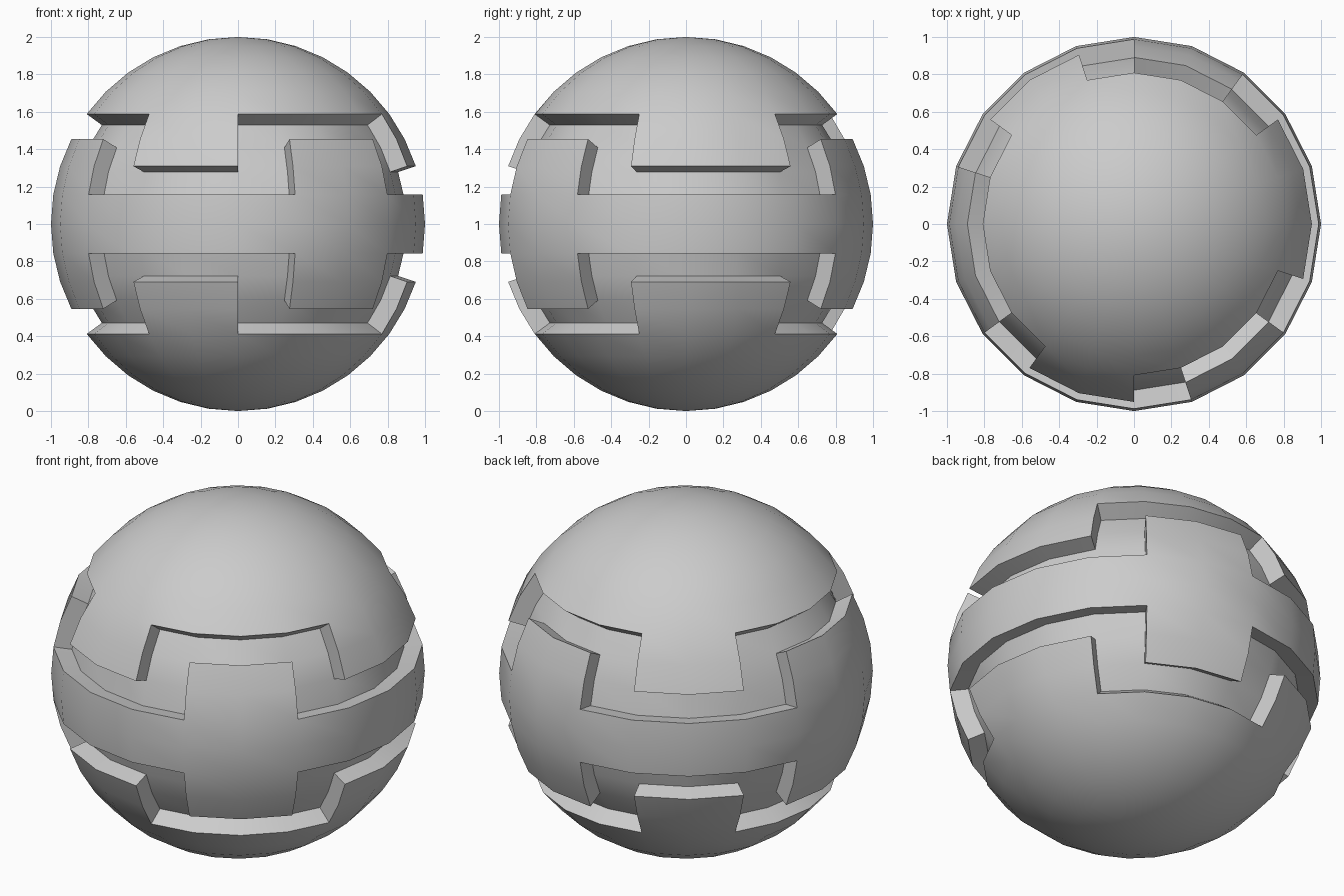
import bpy
import bmesh
from math import atan2, degrees, hypot
from mathutils import Vector

if "Cube" in bpy.data.objects:
    bpy.data.objects.remove(bpy.data.objects["Cube"])

# Azimuth ranges (degrees) of the interlocking tabs
CAP_TABS = [(-18, 36), (108, 144), (234, 270)]    # reach from caps to the equator
BAND_TABS = [(-72, -36), (54, 90), (162, 216)]    # reach from band to the caps
DEPTH_SCALE = 0.9


def inside(angle, ranges):
    return any((angle - a) % 360 < b - a for a, b in ranges)


def is_groove(face):
    c = face.calc_center_median()
    lat = degrees(atan2(abs(c.z), hypot(c.x, c.y)))
    az = degrees(atan2(c.y, c.x))
    low, high = 9, 36
    if inside(az, CAP_TABS):
        high = 18
    elif inside(az, BAND_TABS):
        low = 27
    return low < lat < high


# Ball made of 9 degree rings and 18 degree segments
bm = bmesh.new()
bmesh.ops.create_uvsphere(bm, u_segments=20, v_segments=20, radius=1)

# Sink the winding grooves radially between the caps and the band
groove = [f for f in bm.faces if is_groove(f)]
result = bmesh.ops.extrude_face_region(bm, geom=groove)
floor = [v for v in result["geom"] if isinstance(v, bmesh.types.BMVert)]
for v in floor:
    v.co *= DEPTH_SCALE
old = [f for f in groove if f.is_valid]
if old:
    bmesh.ops.delete(bm, geom=old, context='FACES')
bmesh.ops.recalc_face_normals(bm, faces=bm.faces)
bmesh.ops.translate(bm, verts=bm.verts, vec=Vector((0, 0, 1)))

mesh = bpy.data.meshes.new("grooved_ball")
bm.to_mesh(mesh)
bm.free()
ball = bpy.data.objects.new("grooved_ball", mesh)
bpy.context.collection.objects.link(ball)

# Smooth surfaces with crisp groove edges
bpy.context.view_layer.objects.active = ball
ball.select_set(True)
bpy.ops.object.shade_smooth_by_angle(angle=0.6)
